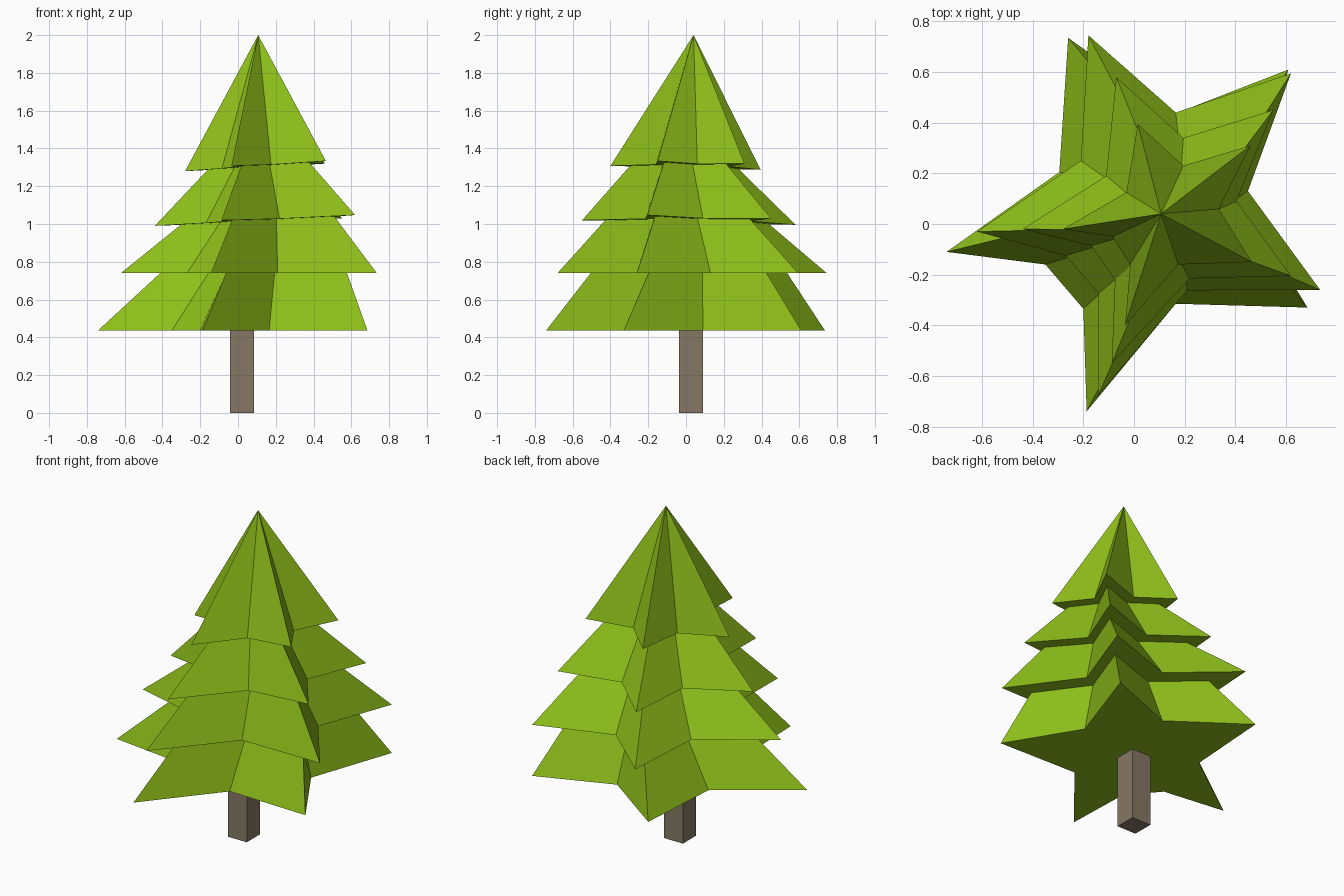
import bpy
import bmesh

if "Cube" in bpy.data.objects:
    bpy.data.objects.remove(bpy.data.objects["Cube"])


def material(name, color):
    mat = bpy.data.materials.new(name)
    mat.diffuse_color = (*color, 1)
    mat.use_nodes = True
    mat.node_tree.nodes["Principled BSDF"].inputs["Base Color"].default_value = mat.diffuse_color
    return mat


def finish(bm, name, mat):
    bmesh.ops.recalc_face_normals(bm, faces=bm.faces)
    mesh = bpy.data.meshes.new(name)
    bm.to_mesh(mesh)
    bm.free()
    mesh.materials.append(mat)
    obj = bpy.data.objects.new(name, mesh)
    bpy.context.collection.objects.link(obj)
    return obj


green = material("needles", (0.27, 0.52, 0.01))
bark = material("bark", (0.24, 0.19, 0.13))

APEX = (0.107, 0.04, 2.0)
CENTRE = (0.15, -0.03)

# Tiers from the top down: rim plane (height, x slope, y slope), size of the
# recessed ring under the rim, and the star outline (tips and valleys in turn)
TIERS = [
    ((1.298, 0.067, -0.03), 0.72,
     [(-0.28, -0.02), (-0.085, -0.05), (-0.015, -0.16), (-0.035, -0.40), (0.175, -0.16), (0.465, -0.15),
      (0.335, 0.06), (0.46, 0.31), (0.195, 0.23), (0.015, 0.395), (-0.03, 0.125)]),
    ((1.012, 0.05, -0.022), 0.765,
     [(-0.44, -0.02), (-0.17, -0.085), (-0.075, -0.22), (-0.088, -0.55), (0.22, -0.215), (0.62, -0.205),
      (0.405, 0.09), (0.55, 0.45), (0.195, 0.34), (-0.07, 0.58), (-0.11, 0.19)]),
    ((0.74, 0, 0), 0.73,
     [(-0.62, -0.03), (-0.27, -0.125), (-0.14, -0.275), (-0.143, -0.68), (0.21, -0.262), (0.735, -0.26),
      (0.45, 0.13), (0.62, 0.595), (0.165, 0.44), (-0.18, 0.745), (-0.21, 0.25)]),
    ((0.437, 0, 0), 1,
     [(-0.74, -0.11), (-0.35, -0.16), (-0.2, -0.335), (-0.187, -0.74), (0.165, -0.315), (0.685, -0.33),
      (0.43, 0.09), (0.61, 0.61), (0.16, 0.435), (-0.26, 0.735), (-0.295, 0.205)]),
]


def ring(bm, outline, plane, scale):
    verts = []
    for x, y in outline:
        x = CENTRE[0] + (x - CENTRE[0]) * scale
        y = CENTRE[1] + (y - CENTRE[1]) * scale
        verts.append(bm.verts.new((x, y, plane[0] + plane[1] * x + plane[2] * y)))
    return verts


def bridge(bm, a, b):
    for i in range(len(a)):
        j = (i + 1) % len(a)
        bm.faces.new((a[i], a[j], b[j], b[i]))


# Foliage: one shell, stepping in under each rim and out to the next
bm = bmesh.new()
tip = bm.verts.new(APEX)
upper = None
for plane, inset, outline in TIERS:
    rim = ring(bm, outline, plane, 1)
    if upper is None:
        for i in range(len(rim)):
            bm.faces.new((tip, rim[i], rim[(i + 1) % len(rim)]))
    else:
        bridge(bm, upper, rim)
    if inset < 1:
        upper = ring(bm, outline, plane, inset)
        bridge(bm, rim, upper)
    else:
        bm.faces.new(rim)
finish(bm, "foliage", green)

# Trunk: square post
bm = bmesh.new()
bmesh.ops.create_cube(bm, size=1)
bmesh.ops.scale(bm, vec=(0.128, 0.128, 0.44), verts=bm.verts)
bmesh.ops.translate(bm, vec=(0.022, 0.026, 0.22), verts=bm.verts)
finish(bm, "trunk", bark)
